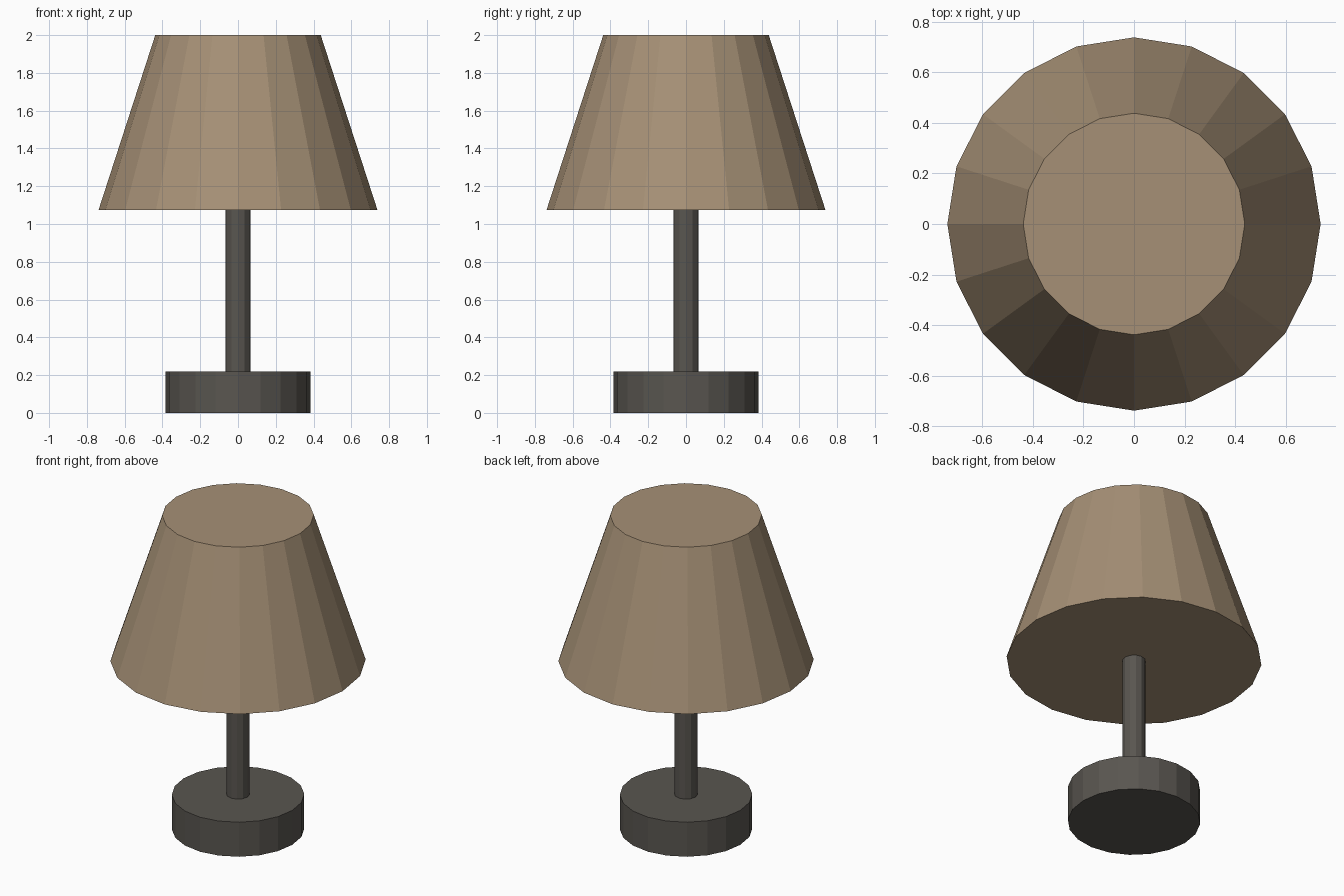
import bpy
import math

if "Cube" in bpy.data.objects:
    bpy.data.objects.remove(bpy.data.objects["Cube"])


def material(name, color):
    m = bpy.data.materials.new(name)
    m.diffuse_color = color
    m.use_nodes = True
    m.node_tree.nodes["Principled BSDF"].inputs["Base Color"].default_value = m.diffuse_color
    return m


def tapered_part(name, sides, r_bottom, r_top, z0, z1, mat):
    bpy.ops.mesh.primitive_cone_add(vertices=sides, radius1=r_bottom, radius2=r_top,
                                    depth=z1 - z0, location=(0, 0, (z0 + z1) / 2))
    ob = bpy.context.object
    ob.name = name
    ob.data.materials.append(mat)
    return ob


metal = material("dark_metal", (0.10, 0.092, 0.08, 1))
fabric = material("tan_fabric", (0.38, 0.28, 0.18, 1))

# Round foot
tapered_part("base", 20, 0.383, 0.383, 0.0, 0.22, metal)
# Upright, ending just inside the shade
tapered_part("stem", 12, 0.067, 0.067, 0.22, 1.075, metal)
# Closed tapering shade
tapered_part("shade", 20, 0.738, 0.438, 1.075, 2.0, fabric)
